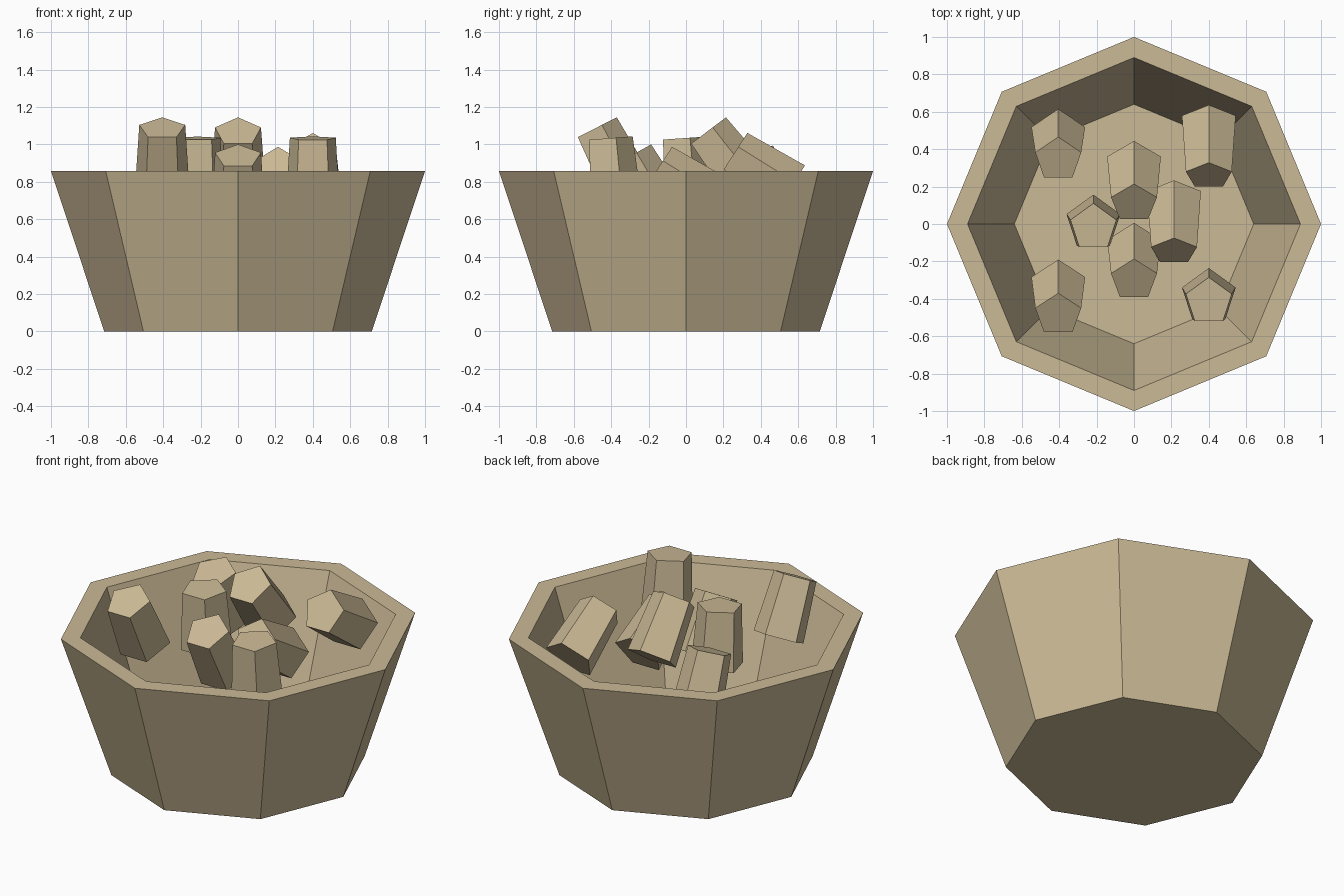
import bpy, bmesh, math

cube = bpy.data.objects.get("Cube")
if cube:
    bpy.data.objects.remove(cube, do_unlink=True)

# Single sand colour
SAND = (0.60, 0.49, 0.305, 1.0)
sand = bpy.data.materials.new("sand")
sand.use_nodes = True
sand.diffuse_color = SAND
sand.node_tree.nodes["Principled BSDF"].inputs["Base Color"].default_value = SAND


def make_object(name, bm):
    bmesh.ops.recalc_face_normals(bm, faces=bm.faces)
    mesh = bpy.data.meshes.new(name)
    bm.to_mesh(mesh)
    bm.free()
    mesh.materials.append(sand)
    obj = bpy.data.objects.new(name, mesh)
    bpy.context.collection.objects.link(obj)
    return obj


def ring(bm, radius, z, sides):
    """Regular polygon of vertices with its first corner towards +y."""
    step = 2 * math.pi / sides
    return [bm.verts.new((radius * math.sin(i * step), radius * math.cos(i * step), z))
            for i in range(sides)]


def lathe(name, profile, sides):
    """Stack of polygon rings, capped at both ends."""
    bm = bmesh.new()
    rings = [ring(bm, r, z, sides) for r, z in profile]
    for low, high in zip(rings, rings[1:]):
        for i in range(sides):
            j = (i + 1) % sides
            bm.faces.new((low[i], low[j], high[j], high[i]))
    bm.faces.new(rings[0])
    bm.faces.new(rings[-1])
    return make_object(name, bm)


# Octagonal bowl: outer wall, rim, inner wall and floor
lathe("bowl", [(0.715, 0), (1.0, 0.857), (0.89, 0.857), (0.64, 0.11)], 8)

# Tapered five-sided chunks: centre x, y, z and tilt towards the front in degrees
LENGTH = 0.353
CHUNKS = [
    (-0.405, -0.405, 0.929, 27),
    (-0.405, 0.41, 0.783, 21.5),
    (0.0, 0.217, 0.926, 37),
    (0.0, -0.212, 0.783, 29.5),
    (0.214, 0.003, 0.783, 57),
    (0.40, 0.406, 0.857, 57),
    (-0.217, -0.006, 0.857, 4),
    (0.40, -0.40, 0.857, 4.5),
]
for n, (x, y, z, tilt) in enumerate(CHUNKS, 1):
    chunk = lathe(f"chunk_{n}", [(0.151, -LENGTH / 2), (0.129, LENGTH / 2)], 5)
    chunk.location = (x, y, z)
    chunk.rotation_euler.x = math.radians(tilt)
